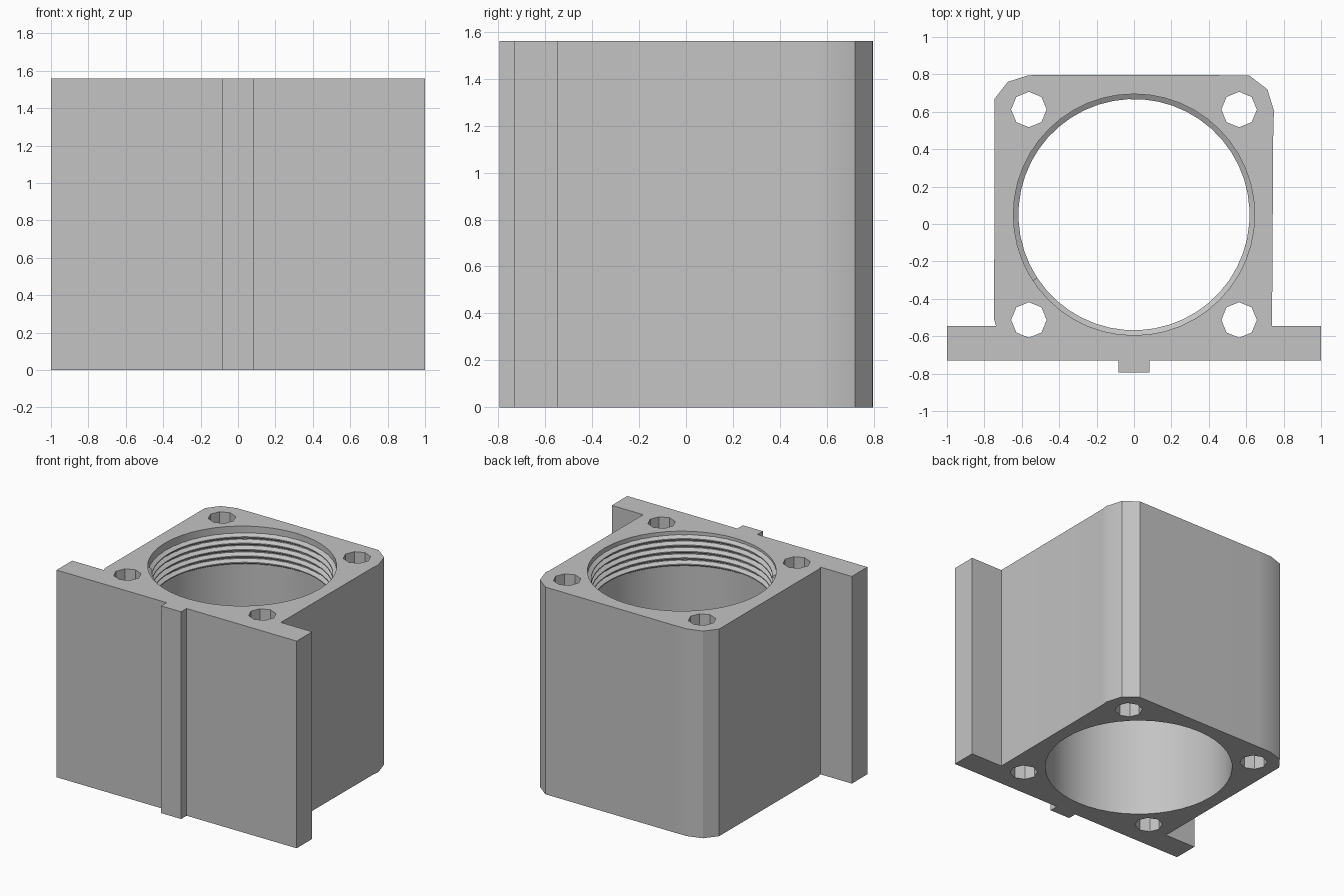
import bpy
import bmesh
from math import cos, sin, pi, radians

if "Cube" in bpy.data.objects:
    bpy.data.objects.remove(bpy.data.objects["Cube"], do_unlink=True)

HEIGHT = 1.56
BORE_Y = 0.05
BORE_R = 0.645

grey = bpy.data.materials.new("plain grey")
grey.use_nodes = True
colour = (0.55, 0.55, 0.55, 1)
grey.diffuse_color = colour
grey.node_tree.nodes["Principled BSDF"].inputs["Base Color"].default_value = colour


def circle(x, y, r, sides):
    return [(x + r * cos(2 * pi * i / sides), y + r * sin(2 * pi * i / sides))
            for i in range(sides)]


def finish(name, bm):
    bmesh.ops.recalc_face_normals(bm, faces=bm.faces)
    mesh = bpy.data.meshes.new(name)
    bm.to_mesh(mesh)
    bm.free()
    mesh.materials.append(grey)
    obj = bpy.data.objects.new(name, mesh)
    bpy.context.collection.objects.link(obj)
    bpy.ops.object.select_all(action="DESELECT")
    obj.select_set(True)
    bpy.context.view_layer.objects.active = obj
    bpy.ops.object.shade_smooth_by_angle(angle=radians(30))
    return obj


# Housing: flanged outline with bore and bolt holes, extruded upwards
outline = [
    (-0.083, -0.73), (-0.083, -0.795), (0.083, -0.795), (0.083, -0.73),
    (1, -0.73), (1, -0.545), (0.738, -0.545),
    (0.745, 0.55), (0.75, 0.6), (0.713, 0.72), (0.615, 0.795),
    (-0.45, 0.797), (-0.565, 0.795), (-0.675, 0.76), (-0.745, 0.67),
    (-0.748, -0.51), (-0.738, -0.545), (-1, -0.545), (-1, -0.73),
]
loops = [outline, circle(0, BORE_Y, BORE_R, 48)]
for x in (-0.562, 0.562):
    for y in (-0.513, 0.612):
        loops.append(circle(x, y, 0.095, 8))

bm = bmesh.new()
edges = []
for loop in loops:
    verts = [bm.verts.new((x, y, 0)) for x, y in loop]
    edges += [bm.edges.new((verts[i - 1], verts[i])) for i in range(len(verts))]
bmesh.ops.triangle_fill(bm, edges=edges, use_beauty=True, use_dissolve=False)
extruded = bmesh.ops.extrude_face_region(bm, geom=bm.faces[:], use_keep_orig=True)
top = [v for v in extruded["geom"] if isinstance(v, bmesh.types.BMVert)]
bmesh.ops.translate(bm, verts=top, vec=(0, 0, HEIGHT))
finish("housing", bm)

# Internal thread: triangular ridge swept down a helix at the top of the bore
TURNS, PITCH, STEPS = 5, 0.048, 48
START = radians(213)
ridge = [(BORE_R + 0.004, 0.023), (0.618, 0.004), (0.618, -0.004),
         (BORE_R + 0.004, -0.023)]
bm = bmesh.new()
rings = []
for i in range(TURNS * STEPS + 1):
    a = START + 2 * pi * i / STEPS
    z = HEIGHT - 0.035 - PITCH * i / STEPS
    rings.append([bm.verts.new((r * cos(a), BORE_Y + r * sin(a), z + dz))
                  for r, dz in ridge])
for a, b in zip(rings, rings[1:]):
    for k in range(len(ridge)):
        bm.faces.new((a[k - 1], a[k], b[k], b[k - 1]))
bm.faces.new(rings[0])
bm.faces.new(rings[-1])
finish("bore_thread", bm)
